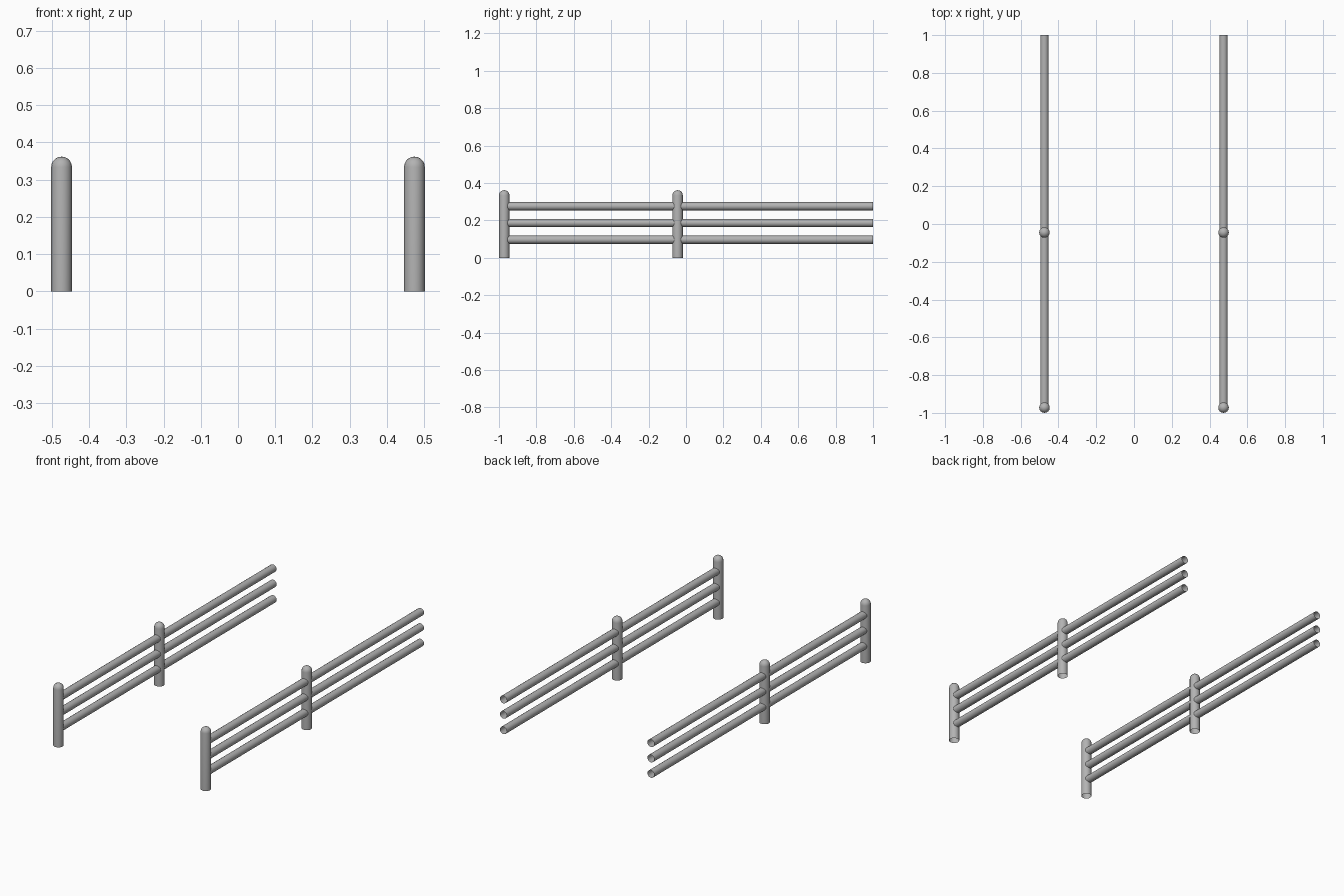
import bpy
import math
from mathutils import Matrix

cube = bpy.data.objects.get("Cube")
if cube:
    bpy.data.objects.remove(cube, do_unlink=True)
import bmesh

SIDES = 16
POST_R, POST_TOP = 0.028, 0.362
RAIL_R = 0.022
FENCE_X = 0.474
POST_YS = {"front": -0.972, "middle": -0.045}
RAIL_ZS = {"lower": 0.097, "middle": 0.187, "upper": 0.276}

# Plain grey metal
grey = bpy.data.materials.new("grey_metal")
grey.use_nodes = True
colour = (0.45, 0.45, 0.45, 1)
grey.diffuse_color = colour
grey.node_tree.nodes["Principled BSDF"].inputs["Base Color"].default_value = colour


def tube(name, profile, matrix):
    """Spin a (radius, height) profile into an open tube; radius 0 closes it."""
    bm = bmesh.new()
    verts = [bm.verts.new((r, 0, h)) for r, h in profile]
    edges = [bm.edges.new(pair) for pair in zip(verts, verts[1:])]
    bmesh.ops.spin(bm, geom=verts + edges, cent=(0, 0, 0), axis=(0, 0, 1),
                   angle=math.tau, steps=SIDES, use_merge=True)
    bmesh.ops.remove_doubles(bm, verts=bm.verts, dist=0.0001)
    bmesh.ops.recalc_face_normals(bm, faces=bm.faces)
    mesh = bpy.data.meshes.new(name)
    bm.to_mesh(mesh)
    bm.free()
    mesh.materials.append(grey)
    obj = bpy.data.objects.new(name, mesh)
    obj.matrix_world = matrix
    bpy.context.collection.objects.link(obj)
    bpy.ops.object.select_all(action="DESELECT")
    obj.select_set(True)
    bpy.context.view_layer.objects.active = obj
    bpy.ops.object.shade_smooth_by_angle(angle=math.radians(40))
    return obj


# Post profile: straight shaft with a hemispherical cap
shoulder = POST_TOP - POST_R
post_profile = [(POST_R, 0)]
for step in range(6):
    a = step / 5 * math.pi / 2
    post_profile.append((POST_R * math.cos(a), shoulder + POST_R * math.sin(a)))

# Rails run from the front post to the open back end
start = POST_YS["front"]
rail_profile = [(RAIL_R, 0), (RAIL_R, 1 - start)]
lay_back = Matrix.Rotation(-math.pi / 2, 4, "X")

for side, x in (("left", FENCE_X), ("right", -FENCE_X)):
    for place, y in POST_YS.items():
        tube(f"{side}_{place}_post", post_profile, Matrix.Translation((x, y, 0)))
    for level, z in RAIL_ZS.items():
        tube(f"{side}_{level}_rail", rail_profile,
             Matrix.Translation((x, start, z)) @ lay_back)
